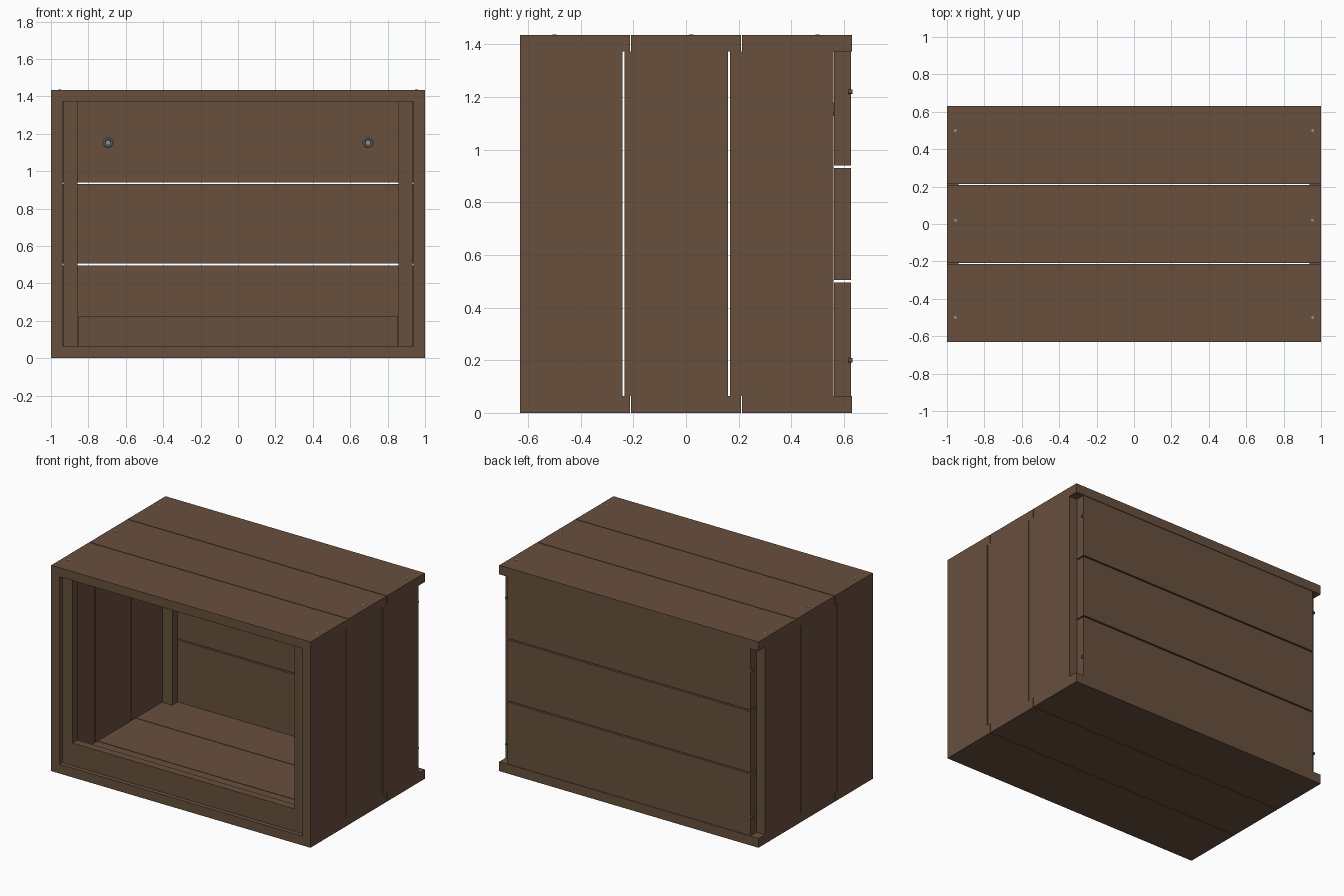
import bpy
from math import pi

if "Cube" in bpy.data.objects:
    bpy.data.objects.remove(bpy.data.objects["Cube"])


def material(name, color):
    m = bpy.data.materials.new(name)
    m.diffuse_color = (*color, 1)
    m.use_nodes = True
    m.node_tree.nodes["Principled BSDF"].inputs["Base Color"].default_value = m.diffuse_color
    return m


WOOD = material("brown_wood", (0.14, 0.08, 0.048))
STEEL = material("grey_steel", (0.25, 0.29, 0.31))
DARK = material("dark_steel", (0.08, 0.09, 0.1))


def board(name, x, y, z):
    """Box from (min, max) ranges."""
    r = (x, y, z)
    bpy.ops.mesh.primitive_cube_add(size=1, location=[(a + b) / 2 for a, b in r])
    o = bpy.context.object
    o.name = name
    o.scale = [b - a for a, b in r]
    bpy.ops.object.transform_apply(location=False, rotation=False, scale=True)
    o.data.materials.append(WOOD)


def disc(name, loc, radius, depth, mat, rot=(0, 0, 0)):
    bpy.ops.mesh.primitive_cylinder_add(vertices=16, radius=radius, depth=depth,
                                        location=loc, rotation=rot)
    o = bpy.context.object
    o.name = name
    o.data.materials.append(mat)
    bpy.ops.object.shade_smooth_by_angle()


LOW, HIGH, TOP = 0.065, 1.372, 1.435
FACE_Y = (pi / 2, 0, 0)

# floor and roof planks
for y in [(-0.63, -0.213), (-0.208, 0.208), (0.213, 0.63)]:
    board("floor_plank", (-1, 1), y, (0, LOW))
    board("roof_plank", (-1, 1), y, (HIGH, TOP))

# back planks
for z in [(LOW, 0.496), (0.505, 0.931), (0.94, HIGH)]:
    board("back_plank", (-0.937, 0.937), (0.562, 0.626), z)

for s in (-1, 1):
    def span(a, b):
        return tuple(sorted((s * a, s * b)))

    # side planks
    for y in [(-0.63, -0.241), (-0.234, 0.16), (0.167, 0.56)]:
        board("side_plank", span(0.937, 1), y, (LOW, HIGH))
    # corner posts
    for y in [(-0.6, -0.54), (0.5, 0.56)]:
        board("corner_post", span(0.857, 0.933), y, (LOW, HIGH))
    # screws in the roof and at the back
    for y in (-0.5, 0.02, 0.5):
        disc("roof_screw", (s * 0.955, y, TOP), 0.008, 0.003, STEEL)
    for z in (0.2, 1.22):
        disc("back_screw", (s * 0.945, 0.625, z), 0.009, 0.014, DARK, FACE_Y)
    # round fittings on the inside of the back
    x, z = s * 0.695, 1.153
    bpy.ops.mesh.primitive_torus_add(major_radius=0.021, minor_radius=0.006,
                                     major_segments=24, minor_segments=8,
                                     location=(x, 0.559, z), rotation=FACE_Y)
    o = bpy.context.object
    o.name = "fitting_ring"
    o.data.materials.append(STEEL)
    bpy.ops.object.shade_smooth_by_angle()
    disc("fitting_core", (x, 0.558, z), 0.014, 0.012, STEEL, FACE_Y)

# low front lip
board("front_lip", (-0.856, 0.856), (-0.6, -0.545), (LOW, 0.222))
